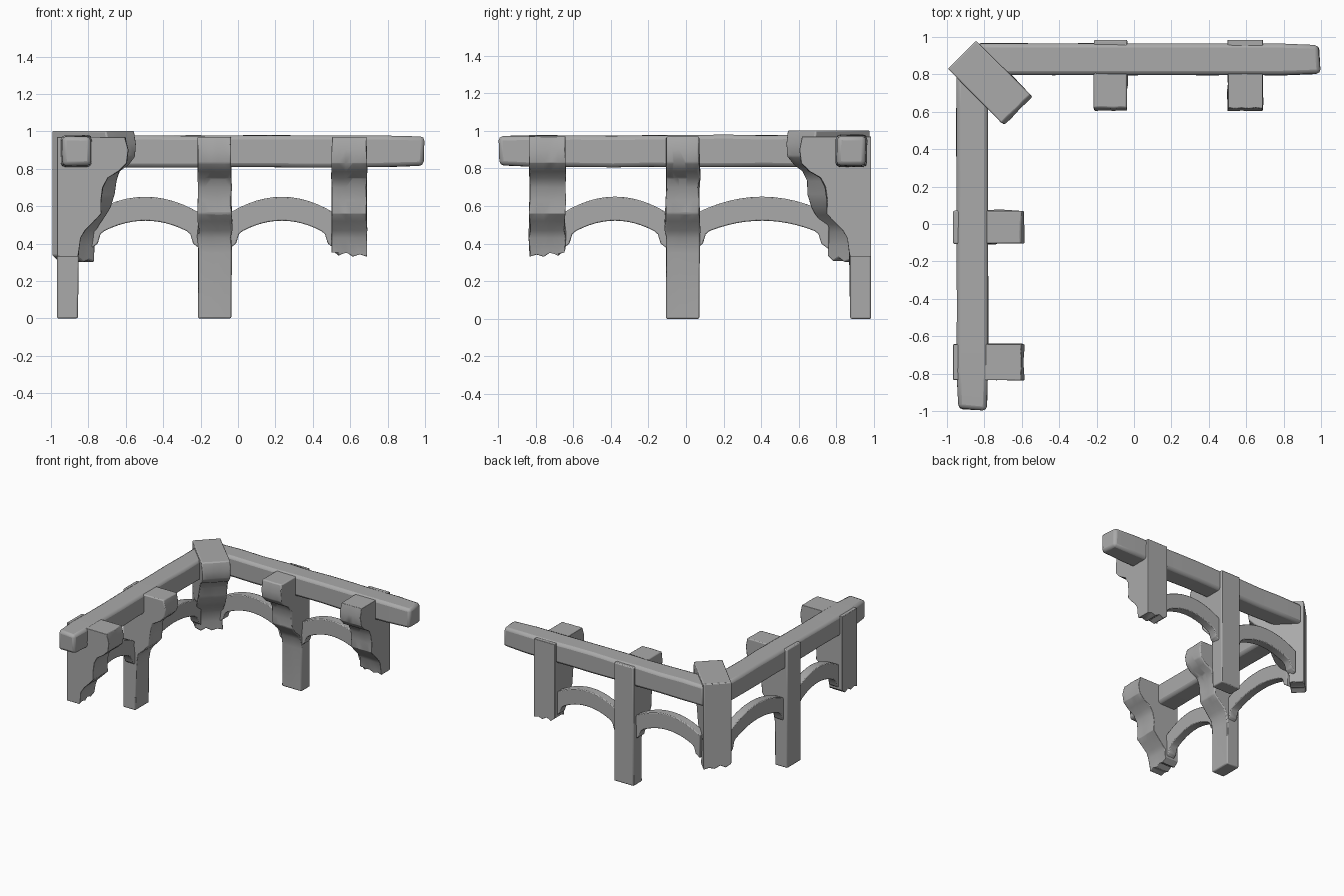
import bpy, bmesh, math, random
from mathutils import Vector

random.seed(4)
cube = bpy.data.objects.get("Cube")
if cube:
    bpy.data.objects.remove(cube)

grey = bpy.data.materials.new("weathered grey")
grey.use_nodes = True
colour = (0.4, 0.4, 0.4, 1)
grey.diffuse_color = colour
grey.node_tree.nodes["Principled BSDF"].inputs["Base Color"].default_value = colour


# Local frames: t runs along a wing, d goes inwards from its outer face
def back_wing(t, d, z):
    return Vector((t, 0.985 - d, z))


def side_wing(t, d, z):
    return Vector((-0.968 + d, -t, z))


def corner(t, d, z):
    s = math.sqrt(0.5)
    return Vector((-0.92 + s * (d + t), 0.905 + s * (t - d), z))


def wobble(amount):
    return random.uniform(-amount, amount)


def loft(name, frame, rings, bevel):
    """Skin a list of equal-length rings of (t, d, z) points and cap both ends."""
    bm = bmesh.new()
    rows = [[bm.verts.new(frame(*p)) for p in ring] for ring in rings]
    n = len(rows[0])
    for a, b in zip(rows, rows[1:]):
        for i in range(n):
            j = (i + 1) % n
            bm.faces.new((a[i], a[j], b[j], b[i]))
    bm.faces.new(rows[0])
    bm.faces.new(rows[-1])
    bmesh.ops.recalc_face_normals(bm, faces=bm.faces)
    mesh = bpy.data.meshes.new(name)
    bm.to_mesh(mesh)
    bm.free()
    mesh.materials.append(grey)
    obj = bpy.data.objects.new(name, mesh)
    bpy.context.collection.objects.link(obj)
    mod = obj.modifiers.new("worn edges", "BEVEL")
    mod.width = bevel
    mod.segments = 2
    mod.limit_method = "ANGLE"
    mod.angle_limit = math.radians(35)
    bpy.ops.object.select_all(action="DESELECT")
    obj.select_set(True)
    bpy.context.view_layer.objects.active = obj
    bpy.ops.object.shade_smooth_by_angle(angle=math.radians(40))
    return obj


# Horizontal beam with slightly uneven faces and worn ends
def beam(name, frame, start, end):
    rings = []
    steps = 9
    for i in range(steps + 1):
        t = start + (end - start) * i / steps
        tip = 0.008 if i == steps else 0
        w = wobble(0.004)
        rings.append([(t, 0.02 + tip + w, 0.808 + tip),
                      (t, 0.188 - tip + w, 0.808 + tip + wobble(0.003)),
                      (t + tip, 0.188 - tip, 0.977 - tip + wobble(0.004)),
                      (t - tip, 0.02 + tip, 0.977 - tip + wobble(0.004))])
    loft(name, frame, rings, 0.022)


# Post with a scooped bracket head, sliced across its width
BRACKET = [(0.365, 0.0), (0.38, -0.07), (0.372, -0.14), (0.33, -0.185),
           (0.27, -0.22), (0.245, -0.27), (0.235, -0.34), (0.235, -0.41),
           (0.2, -0.45), (0.15, -0.5), (0.125, -0.54), (0.115, -0.62)]
RAGGED = [0.035, 0.005, 0.025, 0.0, 0.012, 0.0]


def post(name, frame, centre, width, top, bottom, stretch=1.0, ragged=False):
    rings = []
    last = len(RAGGED) - 1
    for i, notch in enumerate(RAGGED):
        t = centre + width * (i / last - 0.5)
        foot = bottom + (notch if ragged else 0)
        side = 0.004 if i in (0, last) else 0
        ring = [(t, 0, foot), (t, 0, top - 0.3), (t, 0, top)]
        for d, drop in BRACKET:
            reach = d * stretch if drop > -0.4 else d
            ring.append((t + wobble(side), reach + wobble(0.003), top + drop))
        ring.append((t, 0.112, foot))
        rings.append(ring)
    loft(name, frame, rings, 0.008)


# Arched brace with a small foot at each end
def arch(name, frame, start, end):
    half = (end - start) / 2
    mid = (start + end) / 2
    steps = 12
    outline = [(-half, 0.37), (-half, 0.56)]
    for i in range(1, steps):
        u = 2 * i / steps - 1
        outline.append((half * u, 0.65 - 0.09 * u * u))
    outline += [(half, 0.56), (half, 0.37), (half - 0.04, 0.4), (half - 0.055, 0.45)]
    for i in range(steps + 1):
        u = 1 - 2 * i / steps
        outline.append(((half - 0.075) * u, 0.522 - 0.055 * u * u))
    outline += [(0.055 - half, 0.45), (0.04 - half, 0.4)]
    rings = [[(mid + t, d, z) for t, z in outline] for d in (0.035, 0.105)]
    loft(name, frame, rings, 0.006)


beam("back_beam", back_wing, -0.84, 0.992)
beam("side_beam", side_wing, -0.82, 0.992)

post("back_middle_post", back_wing, -0.125, 0.178, 0.97, 0.0)
post("back_end_post", back_wing, 0.595, 0.188, 0.97, 0.33, ragged=True)
post("side_middle_post", side_wing, 0.018, 0.178, 0.97, 0.0)
post("side_end_post", side_wing, 0.738, 0.19, 0.97, 0.33, ragged=True)
post("corner_post", corner, 0, 0.212, 1.003, 0.3, stretch=1.12, ragged=True)

arch("back_inner_arch", back_wing, -0.79, -0.2)
arch("back_outer_arch", back_wing, -0.05, 0.52)
arch("side_inner_arch", side_wing, -0.76, -0.05)
arch("side_outer_arch", side_wing, 0.095, 0.66)
